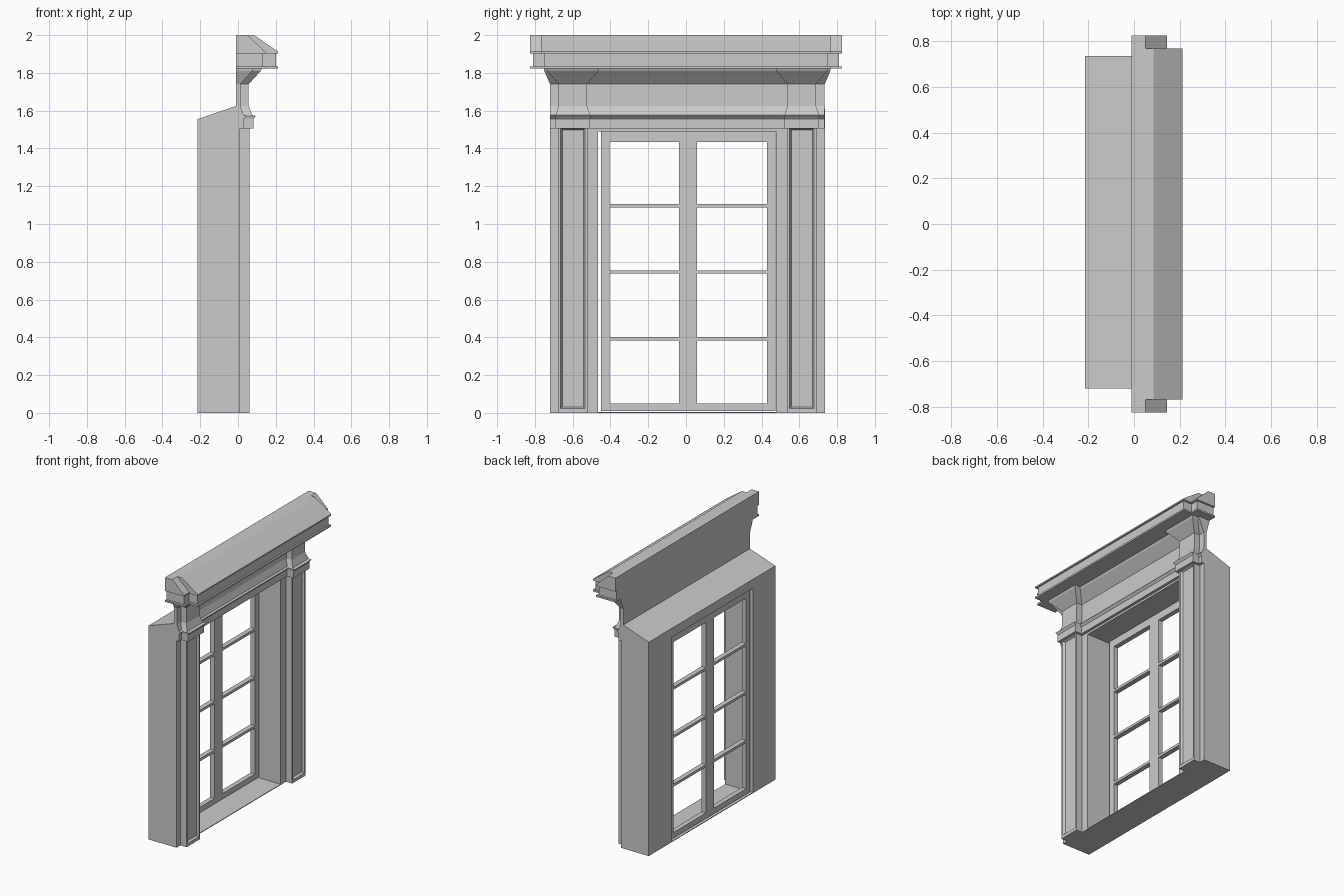
import bpy, bmesh

if "Cube" in bpy.data.objects:
    bpy.data.objects.remove(bpy.data.objects["Cube"])

CY = 0.007  # surround is centred slightly off y = 0


def finish(bm, name):
    bmesh.ops.recalc_face_normals(bm, faces=bm.faces)
    me = bpy.data.meshes.new(name)
    bm.to_mesh(me)
    bm.free()
    ob = bpy.data.objects.new(name, me)
    bpy.context.collection.objects.link(ob)
    return ob


def loft(name, rings, x0, yc=0.0):
    """Stack of rectangles: each ring is (z, front x, half width in y)."""
    bm = bmesh.new()
    loops = [[bm.verts.new(p) for p in ((x0, yc - h, z), (x, yc - h, z), (x, yc + h, z), (x0, yc + h, z))]
             for z, x, h in rings]
    for a, b in zip(loops, loops[1:]):
        for i in range(4):
            j = (i + 1) % 4
            bm.faces.new((a[i], a[j], b[j], b[i]))
    bm.faces.new(loops[0])
    bm.faces.new(loops[-1])
    return finish(bm, name)


def prism(name, profile, y0, y1):
    """Extrude an x-z profile along y."""
    bm = bmesh.new()
    f = bm.faces.new([bm.verts.new((x, y0, z)) for x, z in profile])
    ext = bmesh.ops.extrude_face_region(bm, geom=[f])
    bmesh.ops.translate(bm, vec=(0, y1 - y0, 0),
                        verts=[v for v in ext["geom"] if isinstance(v, bmesh.types.BMVert)])
    return finish(bm, name)


# Deep wall surround with sloping top, cut through by the window opening
surround = prism("surround", [(-.215, 0), (.01, 0), (.01, 1.625), (-.01, 1.625), (-.215, 1.555)], -.72, .735)
cutter = prism("opening_cutter", [(-.4, .005), (.3, .005), (.3, 1.49), (-.4, 1.49)], -.465, .476)
cutter.hide_render = True
mod = surround.modifiers.new("opening", "BOOLEAN")
mod.operation = "DIFFERENCE"
mod.solver = "EXACT"
mod.object = cutter
bpy.context.view_layer.objects.active = surround
bpy.ops.object.modifier_apply(modifier=mod.name)
bpy.data.objects.remove(cutter)

# Window sashes: grid of cells with the panes left out
ys = [-.45, -.405, -.037, .057, .43, .475]
zs = [.01, .05, .383, .402, .737, .755, 1.088, 1.107, 1.435, 1.49]
bm = bmesh.new()
grid = [[bm.verts.new((-.2, y, z)) for z in zs] for y in ys]
for i in range(len(ys) - 1):
    for j in range(len(zs) - 1):
        if not (i % 2 and j % 2):
            bm.faces.new((grid[i][j], grid[i + 1][j], grid[i + 1][j + 1], grid[i][j + 1]))
ext = bmesh.ops.extrude_face_region(bm, geom=bm.faces[:])
bmesh.ops.translate(bm, vec=(.035, 0, 0), verts=[v for v in ext["geom"] if isinstance(v, bmesh.types.BMVert)])
finish(bm, "window_sashes")

for side, label in ((-1, "left"), (1, "right")):
    yc = CY + side * .606
    # Pilaster with a recessed panel
    pil = loft("pilaster_" + label, [(0, .06, .077), (1.51, .06, .077)], .01, yc)
    bm = bmesh.new()
    bm.from_mesh(pil.data)
    front = [f for f in bm.faces if f.normal.x > .9]
    bmesh.ops.inset_region(bm, faces=front, thickness=.018)
    bmesh.ops.translate(bm, vec=(0, 0, .01), verts=front[0].verts[:])
    bmesh.ops.inset_region(bm, faces=front, thickness=.012, depth=-.015)
    bm.to_mesh(pil.data)
    bm.free()
    # Capital and flared bracket above the pilaster
    loft("bracket_" + label,
         [(1.505, .082, .092), (1.555, .082, .092), (1.572, .095, .096), (1.577, .075, .092),
          (1.625, .056, .075), (1.74, .056, .075), (1.81, .12, .135), (1.83, .13, .14)], -.008, yc)

# Frieze running behind the brackets
loft("frieze",
     [(1.505, .03, .727), (1.555, .03, .727), (1.572, .045, .727), (1.577, .03, .727),
      (1.625, .012, .727), (1.74, .012, .727), (1.81, .075, .757), (1.83, .085, .76)], -.01, CY)


# Cornice: a wide shallow layer and a narrower one that projects further
def cornice(name, x, h, ridge):
    loft(name, [(1.823, x, h), (1.835, x, h), (1.835, x - .012, h - .015), (1.902, x - .012, h - .015),
                (1.902, x, h), (1.912, x, h), (2.0, ridge, h)], -.01)


cornice("cornice_ends", .145, .825, .05)
cornice("cornice_front", .213, .767, .085)
